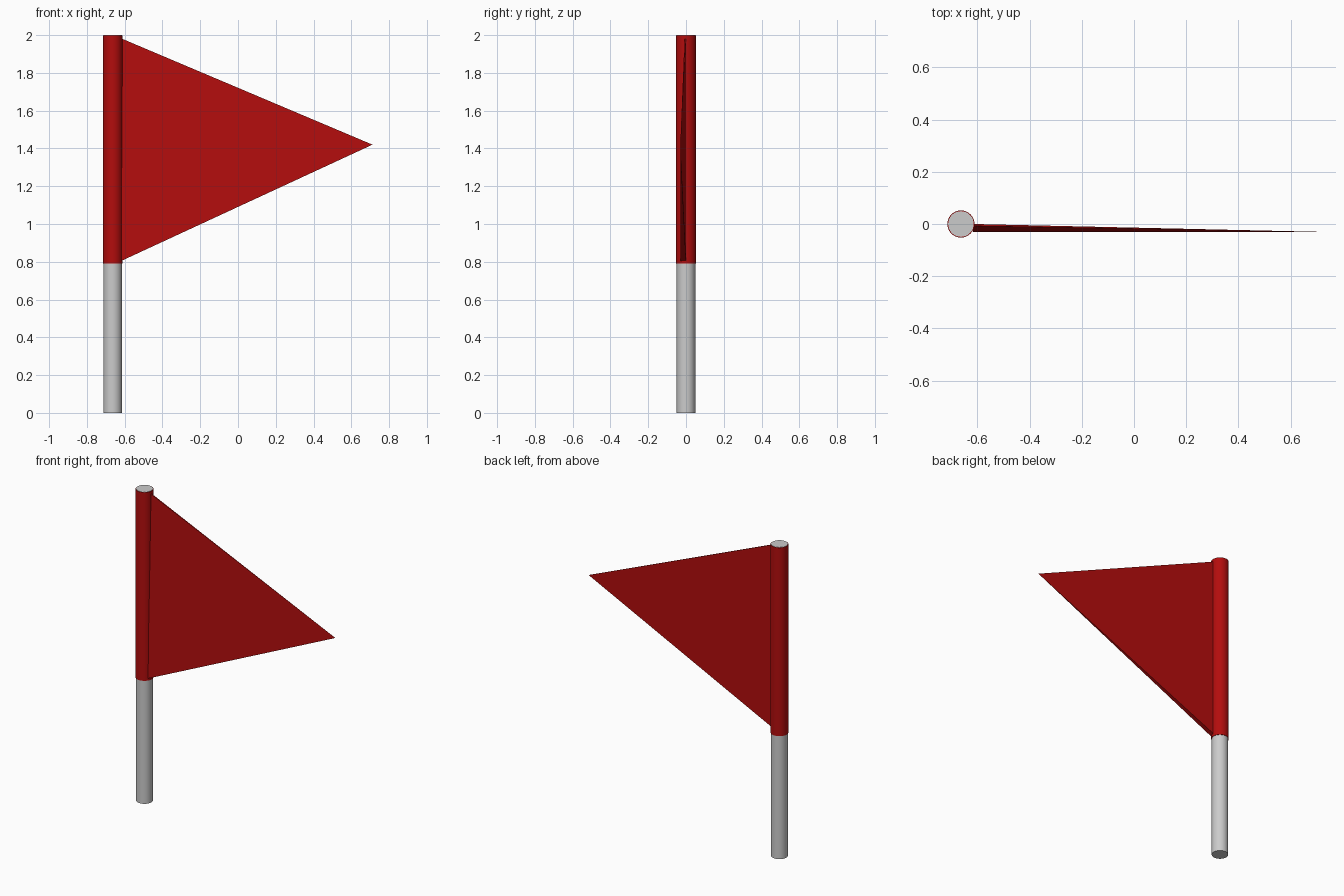
import bpy, bmesh, math

if "Cube" in bpy.data.objects:
    bpy.data.objects.remove(bpy.data.objects["Cube"])

PX = -0.663   # pole axis
SIDES = 32

red = bpy.data.materials.new("red")
red.diffuse_color = (0.45, 0.004, 0.004, 1)
red.use_nodes = True
red.node_tree.nodes["Principled BSDF"].inputs["Base Color"].default_value = red.diffuse_color


def finish(name, bm, mat=None, smooth=False):
    bmesh.ops.recalc_face_normals(bm, faces=bm.faces)
    me = bpy.data.meshes.new(name)
    bm.to_mesh(me)
    bm.free()
    ob = bpy.data.objects.new(name, me)
    bpy.context.collection.objects.link(ob)
    if mat:
        me.materials.append(mat)
    if smooth:
        bpy.ops.object.select_all(action='DESELECT')
        ob.select_set(True)
        bpy.context.view_layer.objects.active = ob
        bpy.ops.object.shade_smooth_by_angle(angle=math.radians(35))
    return ob


def lathe(name, profile, mat=None):
    """Spin (radius, z) points around the pole axis."""
    bm = bmesh.new()
    vs = [bm.verts.new((PX + r, 0, z)) for r, z in profile]
    es = [bm.edges.new(p) for p in zip(vs, vs[1:])]
    bmesh.ops.spin(bm, geom=vs + es, cent=(PX, 0, 0), axis=(0, 0, 1),
                   angle=math.tau, steps=SIDES)
    bmesh.ops.remove_doubles(bm, verts=bm.verts, dist=1e-5)
    return finish(name, bm, mat, True)


# Round pole
lathe("pole", [(0, 0), (0.049, 0), (0.049, 2), (0, 2)])

# Fabric sleeve wrapped round the upper pole
lathe("sleeve", [(0.049, 0.79), (0.052, 0.79), (0.052, 1.998), (0.049, 1.998)], red)

# Pennant: thin wedge that narrows towards the top and to the tip
bm = bmesh.new()
hoist = PX + 0.046
tf, tb, bb, bf = [bm.verts.new((hoist, y, z)) for y, z in
                  ((-0.008, 1.982), (0, 1.982), (0, 0.805), (-0.03, 0.805))]
tip = bm.verts.new((0.712, -0.03, 1.42))
ring = [tf, tb, bb, bf]
bm.faces.new(ring)
for a, b in zip(ring, ring[1:] + ring[:1]):
    bm.faces.new((a, b, tip))
finish("pennant", bm, red)
